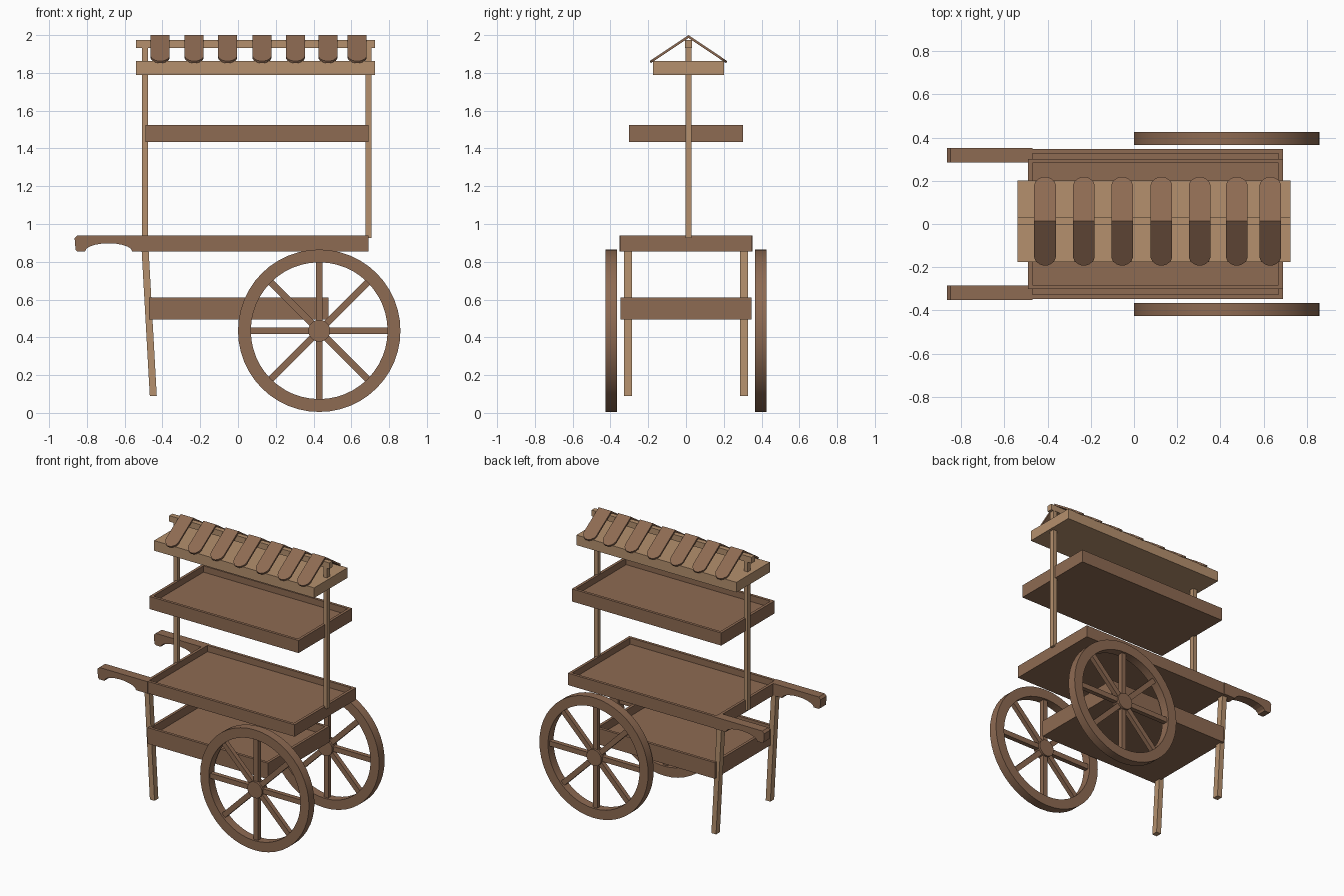
import bpy, bmesh
from math import pi, cos, sin
from mathutils import Matrix, Vector

if "Cube" in bpy.data.objects:
    bpy.data.objects.remove(bpy.data.objects["Cube"])


def material(name, color):
    m = bpy.data.materials.new(name)
    m.diffuse_color = (*color, 1)
    m.use_nodes = True
    m.node_tree.nodes["Principled BSDF"].inputs["Base Color"].default_value = m.diffuse_color
    return m


DARK = material("dark_wood", (0.27, 0.145, 0.085))
LIGHT = material("light_wood", (0.46, 0.28, 0.155))


def finish(name, bm, mat):
    bmesh.ops.recalc_face_normals(bm, faces=bm.faces)
    me = bpy.data.meshes.new(name)
    bm.to_mesh(me)
    bm.free()
    me.materials.append(mat)
    ob = bpy.data.objects.new(name, me)
    bpy.context.collection.objects.link(ob)
    return ob


def add_box(bm, lo, hi, matrix=Matrix()):
    lo, hi = Vector(lo), Vector(hi)
    size = Matrix.Diagonal((*(hi - lo), 1))
    bmesh.ops.create_cube(bm, size=1, matrix=matrix @ Matrix.Translation((lo + hi) / 2) @ size)


def box(name, lo, hi, mat):
    bm = bmesh.new()
    add_box(bm, lo, hi)
    return finish(name, bm, mat)


def add_prism(bm, points, offset):
    # extrude a closed planar outline along an offset
    face = bm.faces.new([bm.verts.new(p) for p in points])
    ext = bmesh.ops.extrude_face_region(bm, geom=[face])["geom"]
    bmesh.ops.translate(bm, vec=offset, verts=[v for v in ext if isinstance(v, bmesh.types.BMVert)])


def tray(name, lo, hi, wall, depth):
    # box with the top inset and pushed down
    bm = bmesh.new()
    add_box(bm, lo, hi)
    bm.normal_update()
    top = max(bm.faces, key=lambda f: f.calc_center_median().z)
    bmesh.ops.inset_region(bm, faces=[top], thickness=wall)
    ext = bmesh.ops.extrude_face_region(bm, geom=[top])["geom"]
    bmesh.ops.translate(bm, vec=(0, 0, -depth), verts=[v for v in ext if isinstance(v, bmesh.types.BMVert)])
    if top.is_valid:
        bmesh.ops.delete(bm, geom=[top], context='FACES_ONLY')
    return finish(name, bm, DARK)


# Three trays
tray("main_tray", (-0.49, -0.347, 0.855), (0.69, 0.347, 0.94), 0.028, 0.045)
tray("upper_shelf", (-0.49, -0.302, 1.435), (0.69, 0.302, 1.525), 0.028, 0.045)
tray("lower_tray", (-0.47, -0.348, 0.495), (0.48, 0.346, 0.61), 0.028, 0.06)

# Push handles with a scooped underside, and splayed front legs
arch = [(-0.685 + 0.125 * cos(a), 0.855 + 0.043 * sin(a)) for a in [i * pi / 10 for i in range(11)]]
handle_profile = [(-0.47, 0.94), (-0.85, 0.94), (-0.865, 0.925), (-0.86, 0.862), (-0.85, 0.855)] \
    + arch[::-1] + [(-0.47, 0.855)]
leg_profile = [(-0.51, 0.86), (-0.473, 0.86), (-0.43, 0.09), (-0.467, 0.09)]
for side, s in (("front", -1), ("back", 1)):
    bm = bmesh.new()
    add_prism(bm, [(x, s * 0.285, z) for x, z in handle_profile], (0, s * 0.067, 0))
    finish(side + "_handle", bm, DARK)
    bm = bmesh.new()
    add_prism(bm, [(x, s * 0.285, z) for x, z in leg_profile], (0, s * 0.043, 0))
    finish(side + "_leg", bm, LIGHT)

# Spoked wheels
CX, CZ, R, RI, SEG = 0.43, 0.435, 0.43, 0.362, 48
for side, s in (("front", -1), ("back", 1)):
    y0, y1 = s * 0.396 - 0.031, s * 0.396 + 0.031
    center = Matrix.Translation((CX, s * 0.396, CZ))
    # rim: rectangular section swept round the axle
    bm = bmesh.new()
    rings = []
    for i in range(SEG):
        a = 2 * pi * i / SEG
        rings.append([bm.verts.new((CX + r * cos(a), y, CZ + r * sin(a)))
                      for r, y in ((R, y0), (R, y1), (RI, y1), (RI, y0))])
    for i in range(SEG):
        p, q = rings[i], rings[(i + 1) % SEG]
        for j in range(4):
            k = (j + 1) % 4
            f = bm.faces.new((p[j], p[k], q[k], q[j]))
            f.smooth = j in (0, 2)
    for e in bm.edges:
        if e.link_faces[0].smooth != e.link_faces[1].smooth:
            e.smooth = False
    finish(side + "_wheel_rim", bm, DARK)
    # spokes
    bm = bmesh.new()
    for i in range(8):
        add_box(bm, (0.04, -0.016, -0.018), (RI + 0.01, 0.016, 0.018),
                center @ Matrix.Rotation(i * pi / 4, 4, 'Y'))
    finish(side + "_wheel_spokes", bm, DARK)
    # hub
    bm = bmesh.new()
    bmesh.ops.create_cone(bm, cap_ends=True, segments=24, radius1=0.058, radius2=0.058, depth=0.06,
                          matrix=center @ Matrix.Rotation(pi / 2, 4, 'X'))
    finish(side + "_wheel_hub", bm, DARK)

# Posts, ridge beam and roof board
YC = 0.013
box("left_post", (-0.508, YC - 0.016, 0.87), (-0.477, YC + 0.016, 1.94), LIGHT)
box("right_post", (0.676, YC - 0.016, 0.925), (0.706, YC + 0.016, 1.94), LIGHT)
box("ridge_beam", (-0.54, YC - 0.018, 1.932), (0.725, YC + 0.018, 1.975), LIGHT)
box("roof_board", (-0.54, YC - 0.189, 1.79), (0.725, YC + 0.189, 1.862), LIGHT)

# Round-ended roof slats leaning from the ridge on both sides
slat_end = [(0.05, 0.0), (0.05, 0.168), (0.043, 0.185), (0.026, 0.199), (0.01, 0.205)]
outline = slat_end + [(-x, d) for x, d in slat_end[::-1]]
for side, s in (("front", -1), ("back", 1)):
    bm = bmesh.new()
    for cx in (-0.412, -0.232, -0.055, 0.127, 0.304, 0.476, 0.631):
        add_prism(bm, [(cx + x, YC + s * d, 2.0 - d * 0.67) for x, d in outline], (0, -s * 0.006, -0.011))
    finish(side + "_roof_slats", bm, DARK)
